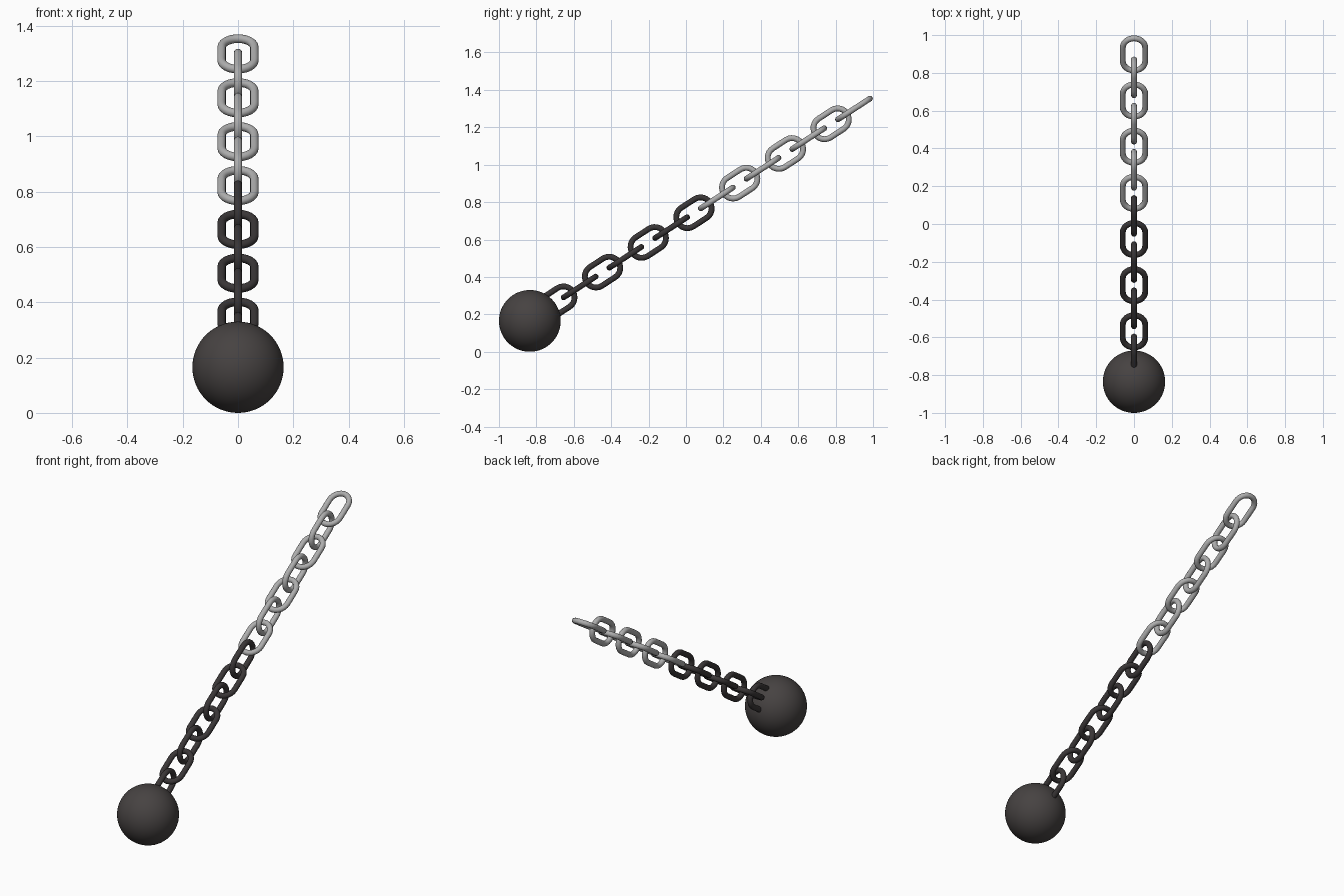
import bpy, math
from mathutils import Matrix, Vector

if "Cube" in bpy.data.objects:
    bpy.data.objects.remove(bpy.data.objects["Cube"])

def material(name, rgb):
    m = bpy.data.materials.new(name)
    m.diffuse_color = (*rgb, 1)
    m.use_nodes = True
    m.node_tree.nodes["Principled BSDF"].inputs["Base Color"].default_value = m.diffuse_color
    return m

ball_iron = material("ball iron", (0.062, 0.055, 0.054))
dark_iron = material("dark iron", (0.042, 0.037, 0.038))
light_steel = material("light steel", (0.42, 0.42, 0.42))

SLOPE = math.radians(33)
TUBE = 0.0155      # wire radius
BEND = 0.0595      # centreline radius of the link ends
STRAIGHT = 0.042   # half of the straight run
SEG, SIDES = 12, 14

# Stadium-shaped chain link, long axis along local Y, lying in local XY
def link_mesh(name, mat):
    path = []
    for end in (1, -1):
        for i in range(SEG + 1):
            a = math.pi * i / SEG + (0 if end == 1 else math.pi)
            n = Vector((math.cos(a), math.sin(a), 0))
            path.append((Vector((0, end * STRAIGHT, 0)) + n * BEND, n))
    verts, faces = [], []
    for p, n in path:
        for j in range(SIDES):
            t = 2 * math.pi * j / SIDES
            verts.append(p + n * TUBE * math.cos(t) + Vector((0, 0, TUBE * math.sin(t))))
    N = len(path)
    for i in range(N):
        k = (i + 1) % N
        for j in range(SIDES):
            l = (j + 1) % SIDES
            faces.append((i * SIDES + j, k * SIDES + j, k * SIDES + l, i * SIDES + l))
    me = bpy.data.meshes.new(name)
    me.from_pydata(verts, [], faces)
    me.polygons.foreach_set("use_smooth", [True] * len(faces))
    me.materials.append(mat)
    me.update()
    return me

light_mesh = link_mesh("light_link", light_steel)
dark_mesh = link_mesh("dark_link", dark_iron)

# Chain: alternate links are turned a quarter about the chain axis
top = Vector((0, 0.898, 1.298))
step = Vector((0, -0.1222, -0.0793))
for i in range(14):
    light = i < 7
    ob = bpy.data.objects.new(f"chain_link_{i + 1}", light_mesh if light else dark_mesh)
    bpy.context.collection.objects.link(ob)
    ob.matrix_world = (Matrix.Translation(top + step * i)
                       @ Matrix.Rotation(SLOPE, 4, 'X')
                       @ Matrix.Rotation(math.pi / 2 * (i % 2), 4, 'Y'))

# Heavy ball
bpy.ops.mesh.primitive_uv_sphere_add(segments=64, ring_count=32, radius=0.165,
                                     location=(0, -0.835, 0.165))
ball = bpy.context.object
ball.name = "iron_ball"
bpy.ops.object.shade_smooth()
ball.data.materials.append(ball_iron)
